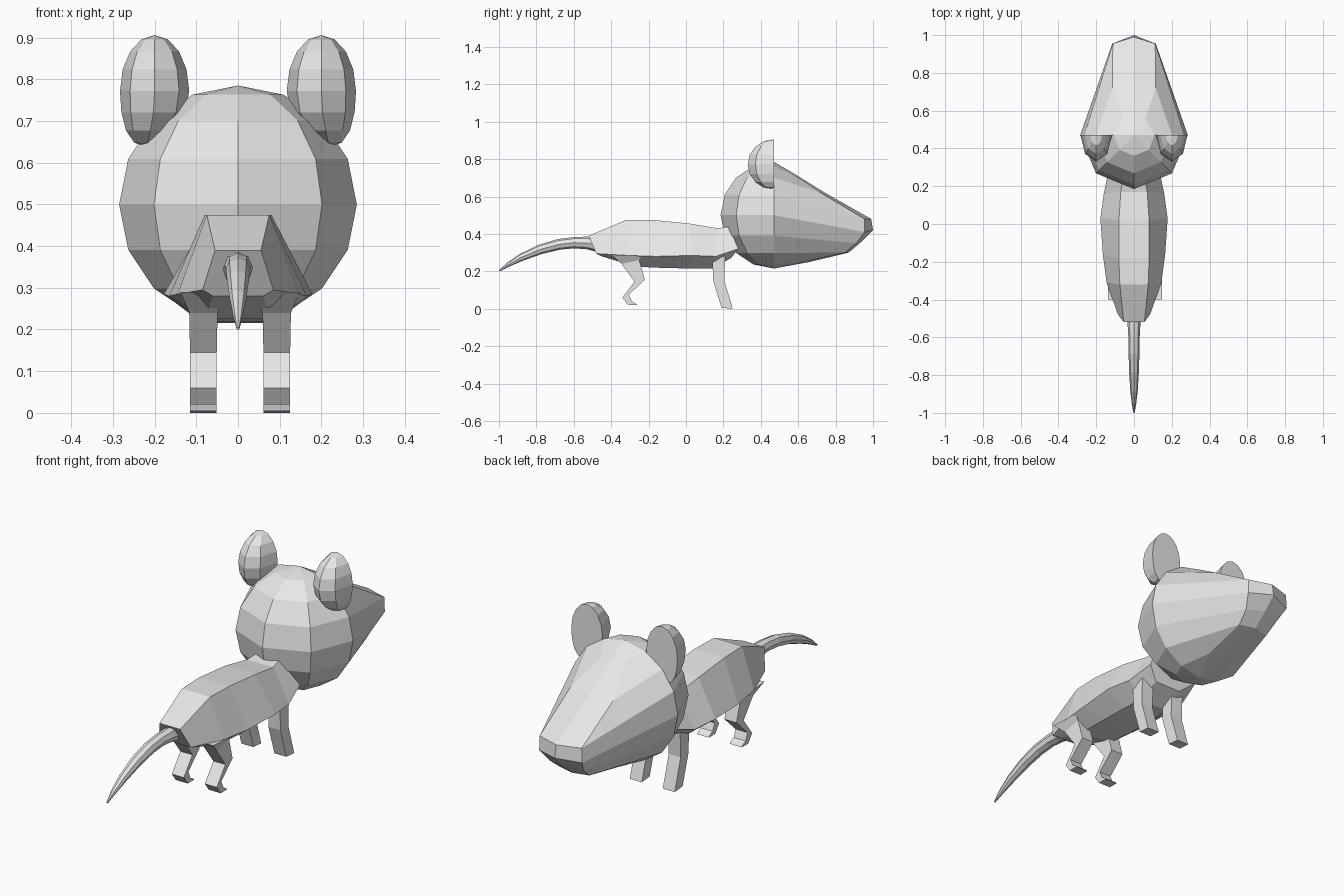
import bpy, bmesh
from math import sin, cos, pi
from mathutils import Vector

if "Cube" in bpy.data.objects:
    bpy.data.objects.remove(bpy.data.objects["Cube"])

grey = bpy.data.materials.new("plain_grey")
grey.use_nodes = True
grey.diffuse_color = (0.8, 0.8, 0.8, 1)
grey.node_tree.nodes["Principled BSDF"].inputs["Base Color"].default_value = (0.8, 0.8, 0.8, 1)


def finish(name, bm):
    """Turn a bmesh into a flat shaded object."""
    bmesh.ops.recalc_face_normals(bm, faces=bm.faces)
    mesh = bpy.data.meshes.new(name)
    bm.to_mesh(mesh)
    bm.free()
    mesh.materials.append(grey)
    ob = bpy.data.objects.new(name, mesh)
    bpy.context.collection.objects.link(ob)
    return ob


def loft(name, rings):
    """Skin closed rings of equal length; one-point ends become fans."""
    bm = bmesh.new()
    loops = [[bm.verts.new(p) for p in ring] for ring in rings]
    for a, b in zip(loops, loops[1:]):
        n = max(len(a), len(b))
        for i in range(n):
            j = (i + 1) % n
            if len(a) == 1:
                bm.faces.new((a[0], b[i], b[j]))
            elif len(b) == 1:
                bm.faces.new((a[i], b[0], a[j]))
            else:
                bm.faces.new((a[i], b[i], b[j], a[j]))
    for end in (loops[0], loops[-1]):
        if len(end) > 1:
            bm.faces.new(end)
    return finish(name, bm)


# Head: eight-sided sphere whose far half is drawn out into a snout
R, HY, HZ = 0.285, 0.47, 0.5
# per ring: middle y, middle z, diagonal x, diagonal y, diagonal z
snout = [(0.59, 0.715, 0.06, 0.56, 0.725),
         (0.74, 0.622, 0.115, 0.72, 0.62),
         (0.99, 0.48, 0.112, 0.955, 0.48),
         (1.0, 0.42, 0.115, 0.955, 0.41),
         (0.94, 0.36, 0.09, 0.91, 0.35),
         (0.87, 0.30, 0.08, 0.85, 0.30),
         (0.66, 0.25, 0.07, 0.62, 0.25)]
rings = [[(0, HY, HZ + R)]]
for k, (my, mz, dx, dy, dz) in enumerate(snout, 1):
    r, z = R * sin(k * pi / 8), HZ + R * cos(k * pi / 8)
    back = [(r * cos(a * pi / 4), HY - r * sin(a * pi / 4), z) for a in range(5)]
    rings.append(back + [(-dx, dy, dz), (0, my, mz), (dx, dy, dz)])
rings.append([(0, HY, HZ - R)])
loft("head", rings)

# Ears: half ellipsoids with the flat side toward the snout
for side, label in ((1, "left"), (-1, "right")):
    ear = [[(side * 0.2, HY, 0.906)]]
    for k in range(1, 8):
        r, c = sin(k * pi / 8), cos(k * pi / 8)
        shift = 0.2 + 0.02 * max(0, -c) ** 2
        ear.append([(side * (shift + 0.083 * r * cos(a * pi / 4)),
                     HY - 0.14 * r * sin(a * pi / 4), 0.772 + 0.134 * c)
                    for a in range(5)])
    ear.append([(side * 0.222, HY, 0.638)])
    loft(label + "_ear", ear)

# Body: six-sided sections from rump to neck
# top (y, half width, z), waist (y, half width, z), belly (y, half width, z)
sections = [((-0.52, 0.055, 0.39), (-0.48, 0.085, 0.295), (-0.45, 0.06, 0.28)),
            ((-0.32, 0.075, 0.475), (-0.31, 0.145, 0.285), (-0.27, 0.08, 0.225)),
            ((-0.18, 0.08, 0.475), (-0.16, 0.165, 0.28), (-0.12, 0.085, 0.218)),
            ((0.02, 0.08, 0.455), (0.03, 0.178, 0.285), (0.03, 0.085, 0.215)),
            ((0.17, 0.07, 0.43), (0.16, 0.16, 0.28), (0.14, 0.08, 0.215)),
            ((0.23, 0.06, 0.44), (0.28, 0.135, 0.32), (0.24, 0.07, 0.27))]
rings = []
for top, waist, belly in sections:
    half = [(w, y, z) for y, w, z in (top, waist, belly)]
    rings.append(half + [(-x, y, z) for x, y, z in reversed(half)])
loft("body", rings)


# Legs: box sections following a bent path
def leg(name, centre, steps):
    # steps: rear (y, z), front (y, z), half width
    loft(name, [[(centre - w, *rear), (centre + w, *rear),
                 (centre + w, *front), (centre - w, *front)]
                for rear, front, w in steps])


hind = [((-0.40, 0.29), (-0.24, 0.28), 0.055),
        ((-0.345, 0.24), (-0.25, 0.26), 0.034),
        ((-0.275, 0.145), (-0.22, 0.155), 0.032),
        ((-0.34, 0.06), (-0.305, 0.075), 0.032),
        ((-0.31, 0.02), (-0.29, 0.04), 0.032),
        ((-0.262, 0.02), (-0.268, 0.028), 0.032)]
fore = [((0.14, 0.30), (0.21, 0.30), 0.032),
        ((0.145, 0.15), (0.205, 0.15), 0.032),
        ((0.19, 0.005), (0.25, 0.0), 0.032)]
for label, x in (("left", 0.093), ("right", -0.083)):
    leg(label + "_hind_leg", x, hind)
    leg(label + "_front_leg", x, fore)

# Tail: tapered tube along an arch
path = [(-0.47, 0.34, 0.036), (-0.53, 0.352, 0.034), (-0.6, 0.353, 0.03),
        (-0.68, 0.344, 0.029), (-0.78, 0.317, 0.026), (-0.88, 0.275, 0.02),
        (-0.95, 0.236, 0.012), (-0.997, 0.203, 0.004)]
points = [Vector((0, y, z)) for y, z, r in path]
rings = []
for i, p in enumerate(points):
    along = (points[min(i + 1, len(points) - 1)] - points[max(i - 1, 0)]).normalized()
    side = Vector((1, 0, 0))
    up = side.cross(along)
    r = path[i][2]
    rings.append([p + r * (side * cos(a * pi / 4) + up * sin(a * pi / 4)) for a in range(8)])
loft("tail", rings)
